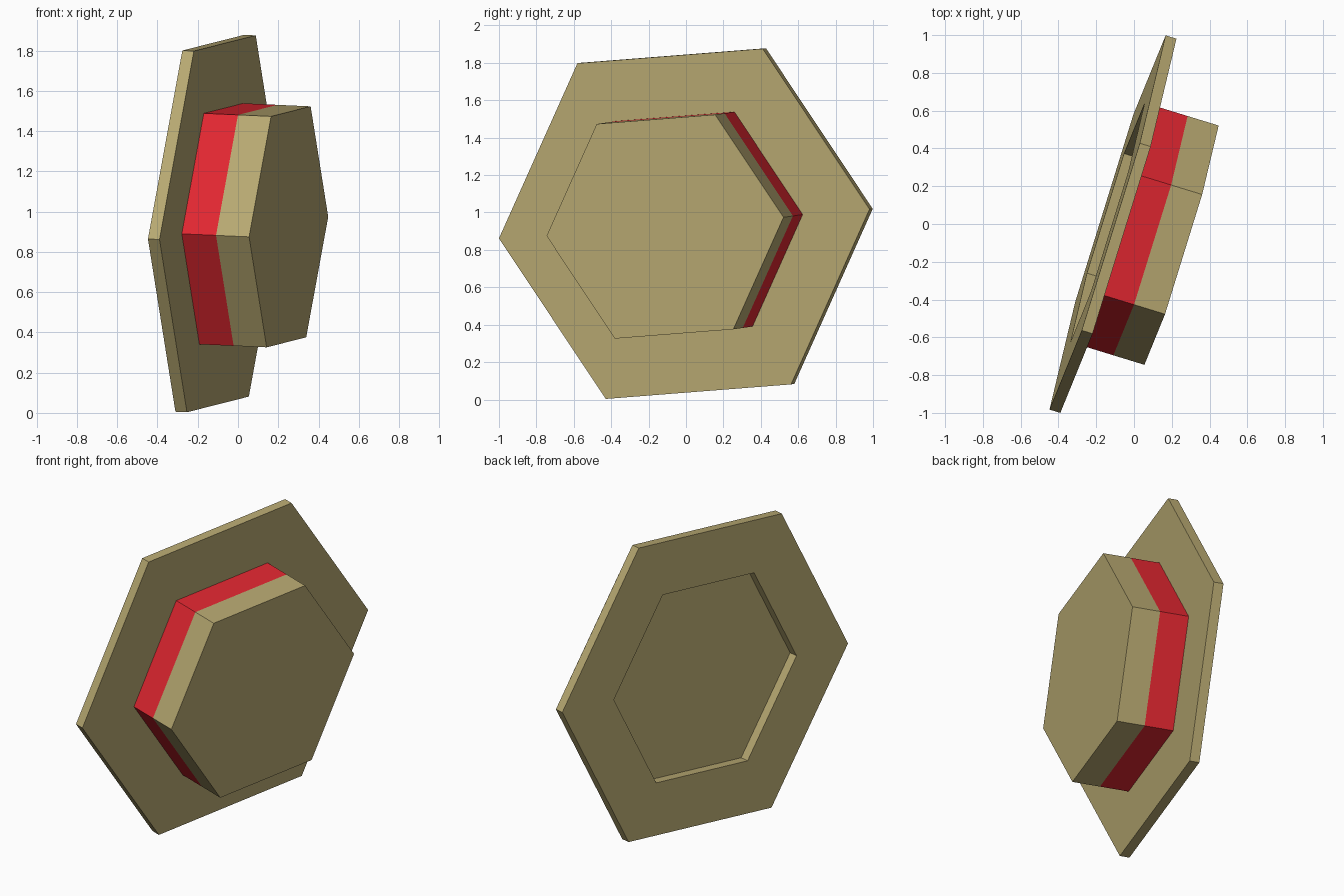
import bpy, bmesh, math
from mathutils import Vector, Matrix

if "Cube" in bpy.data.objects:
    bpy.data.objects.remove(bpy.data.objects["Cube"])

SIDES = 6
BRIM_R, CROWN_R = 1.04, 0.665
BRIM_T, BAND_TOP, CROWN_TOP = 0.06, 0.238, 0.41

# Local frame: the hat lies on its side, its axis pointing to +x and a little to -y
axis = Vector((0.955, -0.293, -0.043)).normalized()
spoke = Vector((0.3, 0.95, 0.0745))
spoke = (spoke - axis * spoke.dot(axis)).normalized()
side = axis.cross(spoke)
frame = Matrix((spoke, side, axis)).transposed().to_4x4()
frame.translation = (-0.14, 0.008, 0.942)


def material(name, rgb):
    m = bpy.data.materials.new(name)
    m.diffuse_color = (*rgb, 1)
    m.use_nodes = True
    m.node_tree.nodes["Principled BSDF"].inputs["Base Color"].default_value = m.diffuse_color
    return m


straw = material("straw", (0.47, 0.39, 0.165))
red = material("ribbon red", (0.75, 0.02, 0.03))


def lathe(name, profile, mat, closed=False, cap=False):
    """Sweep (radius, height) points round the hat axis in six flat sides."""
    bm = bmesh.new()
    rings = []
    for r, h in profile:
        rings.append([bm.verts.new((r * math.cos(a), r * math.sin(a), h))
                      for a in (math.tau * i / SIDES for i in range(SIDES))])
    pairs = list(zip(rings, rings[1:]))
    if closed:
        pairs.append((rings[-1], rings[0]))
    for lo, hi in pairs:
        for i in range(SIDES):
            j = (i + 1) % SIDES
            bm.faces.new((lo[i], lo[j], hi[j], hi[i]))
    if cap:
        bm.faces.new(rings[-1])
    bm.transform(frame)
    me = bpy.data.meshes.new(name)
    bm.to_mesh(me)
    bm.free()
    me.materials.append(mat)
    ob = bpy.data.objects.new(name, me)
    bpy.context.collection.objects.link(ob)
    return ob


# Flat brim ring with an open middle
lathe("brim", [(CROWN_R, 0), (CROWN_R, BRIM_T), (BRIM_R, BRIM_T), (BRIM_R, 0)][::-1],
      straw, closed=True)
# Red ribbon round the foot of the crown
lathe("hat_band", [(CROWN_R, BRIM_T), (CROWN_R, BAND_TOP)], red)
# Crown wall and flat top
lathe("crown", [(CROWN_R, BAND_TOP), (CROWN_R, CROWN_TOP)], straw, cap=True)
# Shallow floor seen through the brim opening, facing backwards
lining = lathe("lining", [(CROWN_R, BRIM_T)], straw, cap=True)
lining.data.flip_normals()
